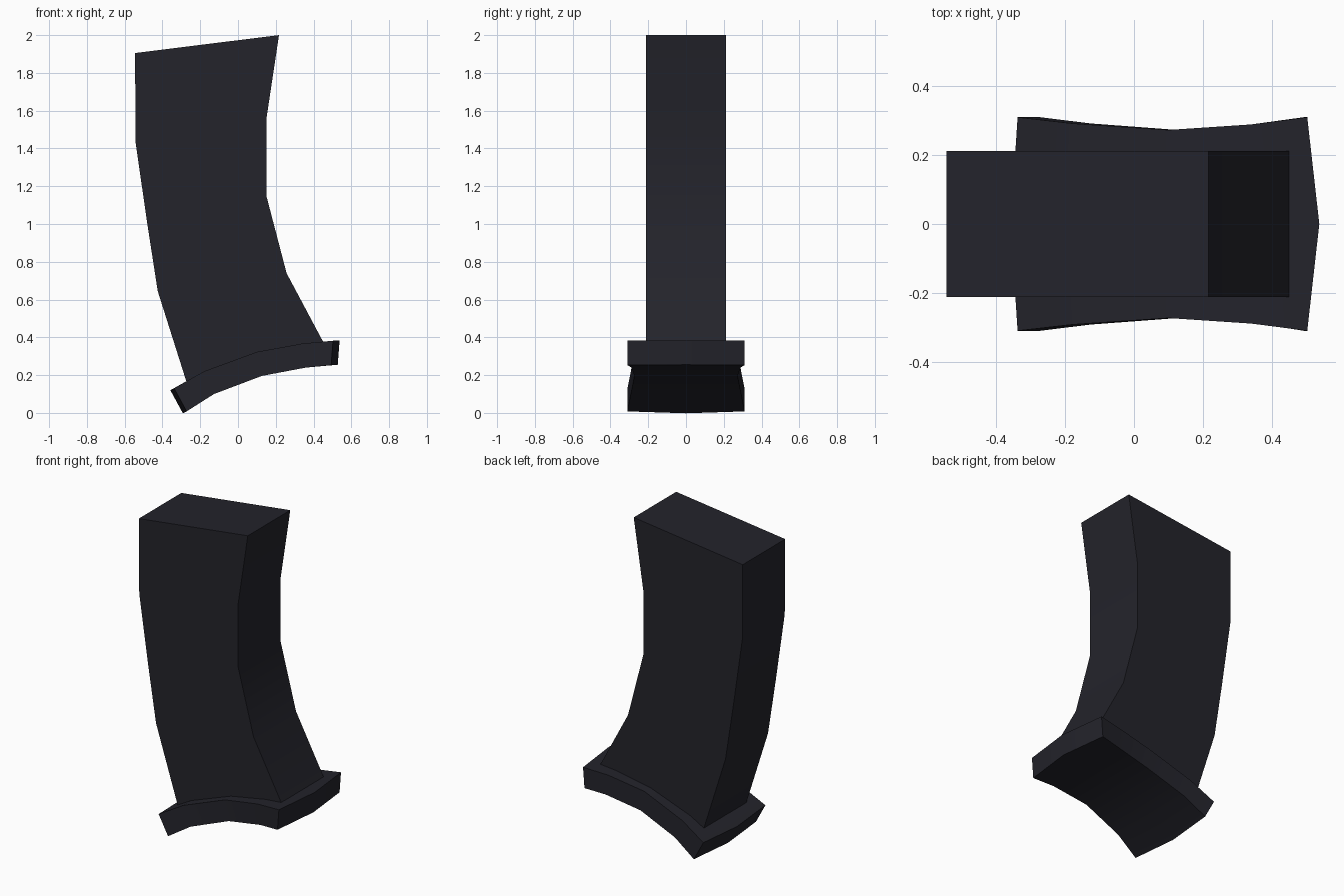
import bpy, bmesh, math

if "Cube" in bpy.data.objects:
    bpy.data.objects.remove(bpy.data.objects["Cube"])

mat = bpy.data.materials.new("dark charcoal")
mat.diffuse_color = (0.017, 0.017, 0.024, 1)
mat.use_nodes = True
mat.node_tree.nodes["Principled BSDF"].inputs["Base Color"].default_value = mat.diffuse_color


def finish(bm, name):
    bmesh.ops.recalc_face_normals(bm, faces=bm.faces)
    mesh = bpy.data.meshes.new(name)
    bm.to_mesh(mesh)
    bm.free()
    mesh.materials.append(mat)
    obj = bpy.data.objects.new(name, mesh)
    bpy.context.collection.objects.link(obj)
    bpy.ops.object.select_all(action='DESELECT')
    obj.select_set(True)
    bpy.context.view_layer.objects.active = obj
    bpy.ops.object.shade_smooth_by_angle(angle=math.radians(30))


# Curved body: left and right edge of each level, bottom sunk into the base plate
levels = [((-0.545, 1.905), (0.217, 2.0)), ((-0.542, 1.43), (0.15, 1.555)),
          ((-0.48, 1.0), (0.15, 1.15)), ((-0.425, 0.645), (0.257, 0.74)),
          ((-0.265, 0.14), (0.462, 0.355))]
floor = [(-0.14, 0.20), (0.11, 0.29), (0.34, 0.335)]
profile = [a for a, b in levels] + floor + [b for a, b in reversed(levels)]
bm = bmesh.new()
face = bm.faces.new([bm.verts.new((x, -0.212, z)) for x, z in profile])
side = bmesh.ops.extrude_face_region(bm, geom=[face], use_keep_orig=True)
bmesh.ops.translate(bm, vec=(0, 0.424, 0),
                    verts=[v for v in side["geom"] if isinstance(v, bmesh.types.BMVert)])
finish(bm, "body")

# Bowed base plate: top point, bottom point, half width, outward bulge on the centre line
stations = [((-0.338, 0.13), (-0.272, 0.008), 0.31, (-0.02, -0.01)),
            ((-0.18, 0.22), (-0.127, 0.10), 0.292, (0, 0)),
            ((0.10, 0.323), (0.127, 0.196), 0.273, (0, 0)),
            ((0.34, 0.367), (0.36, 0.24), 0.289, (0, 0)),
            ((0.503, 0.382), (0.493, 0.253), 0.31, (0.035, 0.002))]
bm = bmesh.new()
rings = []
for top, bottom, w, (dx, dz) in stations:
    loop = [(top, -w), (top, 0), (top, w), (bottom, w), (bottom, 0), (bottom, -w)]
    rings.append([bm.verts.new((p[0] + (dx if y == 0 else 0), y,
                                p[1] + (dz if y == 0 else 0))) for p, y in loop])
for a, b in zip(rings, rings[1:]):
    for i in range(6):
        j = (i + 1) % 6
        bm.faces.new((a[i], a[j], b[j], b[i]))
for r in (rings[0], rings[-1]):
    bm.faces.new((r[0], r[1], r[4], r[5]))
    bm.faces.new((r[1], r[2], r[3], r[4]))
finish(bm, "base_plate")
